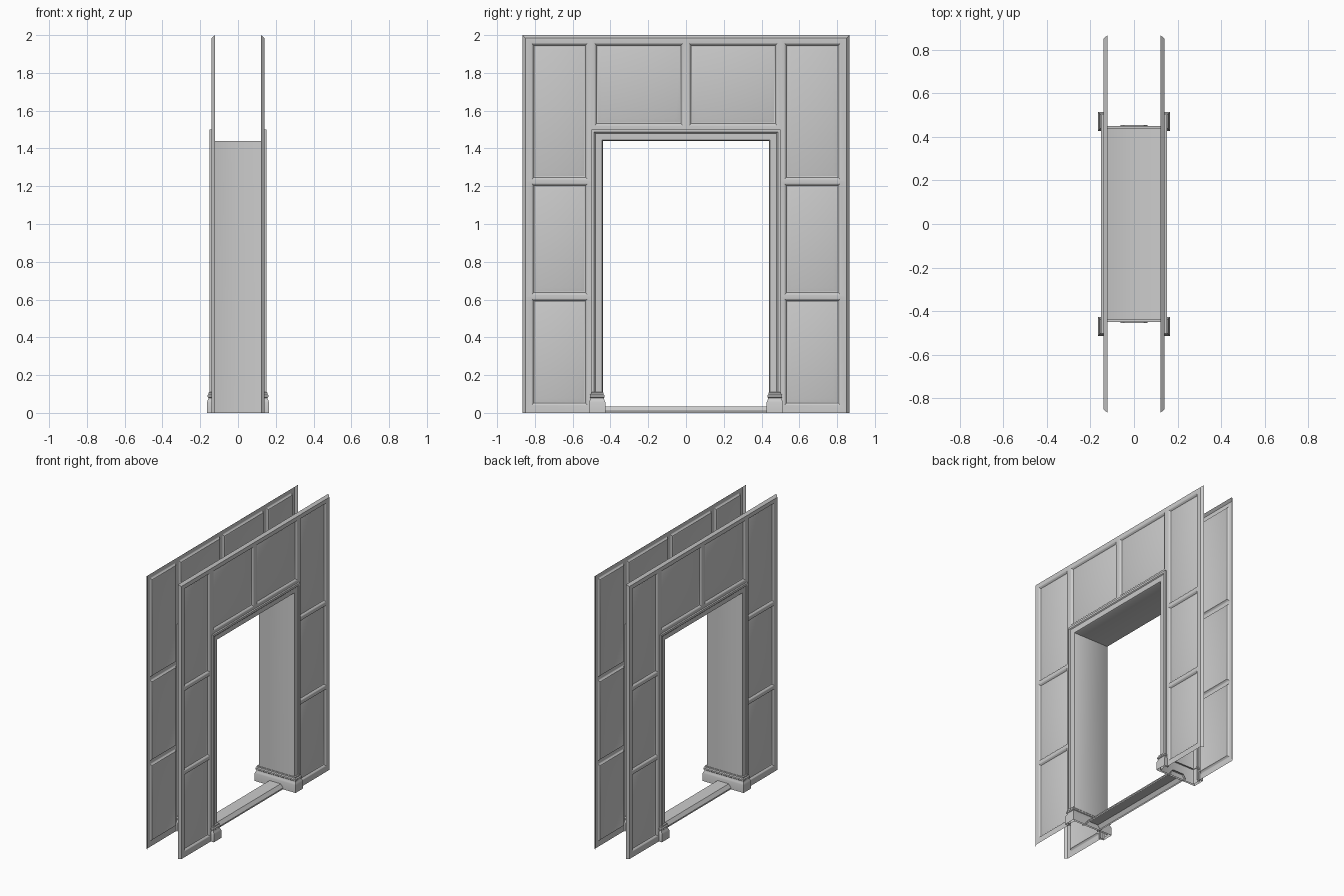
import bpy, bmesh

if "Cube" in bpy.data.objects:
    bpy.data.objects.remove(bpy.data.objects["Cube"])


def finish(name, bm, mirror=None):
    bmesh.ops.remove_doubles(bm, verts=bm.verts, dist=0.0004)
    me = bpy.data.meshes.new(name)
    bm.to_mesh(me)
    bm.free()
    ob = bpy.data.objects.new(name, me)
    bpy.context.collection.objects.link(ob)
    bpy.context.view_layer.objects.active = ob
    ob.select_set(True)
    bpy.ops.object.shade_smooth_by_angle(angle=0.55)
    ob.select_set(False)
    if mirror:
        mod = ob.modifiers.new("mirror", 'MIRROR')
        mod.use_axis = mirror
    return ob


def add_strip(bm, rows, closed=False):
    """Skin consecutive rows of points with quads."""
    vr = [[bm.verts.new(p) for p in row] for row in rows]
    n = len(rows[0])
    for a, b in zip(vr, vr[1:]):
        for i in range(n if closed else n - 1):
            j = (i + 1) % n
            bm.faces.new((a[i], a[j], b[j], b[i]))
    return vr


def rect(r, inset, x):
    y0, y1, z0, z1 = r[0] + inset, r[1] - inset, r[2] + inset, r[3] - inset
    return [(x, y0, z0), (x, y1, z0), (x, y1, z1), (x, y0, z1)]


# Panelled wall sheets: one quarter, mirrored across x and y
FACE = 0.14
cells = [  # cell bounds, then moulding bounds (y0, y1, z0, z1)
    ((0.5, 0.85, 0.0, 0.615), (0.52, 0.818, 0.04, 0.605)),
    ((0.5, 0.85, 0.615, 1.225), (0.52, 0.818, 0.625, 1.215)),
    ((0.5, 0.85, 1.225, 1.985), (0.52, 0.818, 1.235, 1.958)),
    ((0.0, 0.5, 1.5, 1.985), (0.015, 0.485, 1.52, 1.958)),
]
steps = [(0, FACE), (0.004, 0.138), (0.012, 0.127), (0.018, 0.125), (0.038, 0.131)]
bm = bmesh.new()
for cell, panel in cells:
    loops = [rect(cell, 0, FACE)] + [rect(panel, i, x) for i, x in steps]
    vr = add_strip(bm, loops, closed=True)
    bm.faces.new(vr[-1])
# chamfered outer rim
add_strip(bm, [
    [(FACE, 0, 1.985), (FACE, 0.85, 1.985), (FACE, 0.85, 0)],
    [(0.122, 0, 2.0), (0.122, 0.865, 2.0), (0.122, 0.865, 0)],
])
finish("panelled_walls", bm, (True, True, False))

# Door casing and lining: one profile swept round the opening (offset, x)
half = [(0, 0.135), (0.004, 0.143), (0.012, 0.145), (0.04, 0.146),
        (0.046, 0.152), (0.061, 0.152), (0.061, 0.125)]
profile = [(o, -x) for o, x in reversed(half)] + half
W, H = 0.44, 1.44
path = [(1, 0), (1, 1), (-1, 1), (-1, 0)]
bm = bmesh.new()
add_strip(bm, [[(x, sy * (W + o), sz * (H + o)) for o, x in profile]
               for sy, sz in path])
finish("door_casing", bm)

# Moulded plinths wrapped around the foot of each jamb
plan = [(-0.128, 0.5, 0, 1), (-0.152, 0.5, -1, 1), (-0.152, 0.44, -1, -1),
        (0.152, 0.44, 1, -1), (0.152, 0.5, 1, 1), (0.128, 0.5, 0, 1)]
levels = [(0.013, 0), (0.013, 0.055), (0.009, 0.066), (0.005, 0.074),
          (0.005, 0.08), (0.009, 0.084), (0.009, 0.094), (0.003, 0.1),
          (0.003, 0.109), (-0.01, 0.111)]
bm = bmesh.new()
add_strip(bm, [[(x + sx * o, y + sy * o, z) for x, y, sx, sy in plan]
               for o, z in levels])
finish("plinths", bm, (False, True, False))

# Threshold bar between the plinths
bar = [(-0.063, 0), (-0.063, 0.01), (-0.045, 0.035),
       (0.045, 0.035), (0.063, 0.01), (0.063, 0)]
bm = bmesh.new()
add_strip(bm, [[(x, y, z) for x, z in bar] for y in (-0.455, 0.455)])
finish("threshold", bm)
